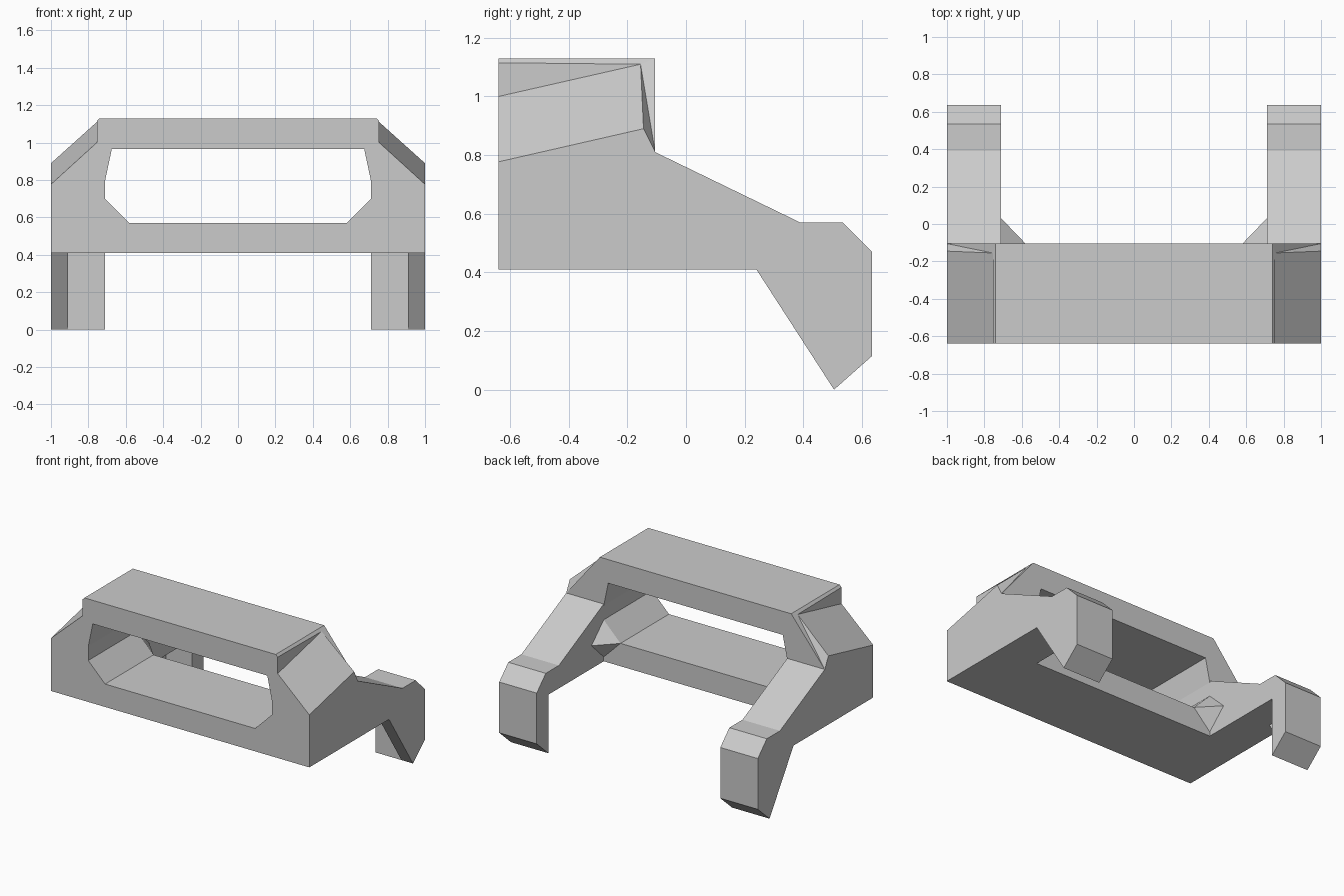
import bpy
import bmesh

cube = bpy.data.objects.get("Cube")
if cube:
    bpy.data.objects.remove(cube, do_unlink=True)

grey = bpy.data.materials.new("plain_grey")
grey.use_nodes = True
color = (0.6, 0.6, 0.6, 1)
grey.diffuse_color = color
grey.node_tree.nodes["Principled BSDF"].inputs["Base Color"].default_value = color

FRONT, BACK = -0.64, -0.105   # depth of the main frame
INNER, OUTER = 0.71, 1.0      # width range of each arm


def make_part(name, faces):
    """Build a +x half from faces given as point lists, then mirror it."""
    bm = bmesh.new()
    for points in faces:
        bm.faces.new([bm.verts.new(p) for p in points])
    bmesh.ops.remove_doubles(bm, verts=bm.verts, dist=0.001)
    bmesh.ops.recalc_face_normals(bm, faces=bm.faces)
    mesh = bpy.data.meshes.new(name)
    bm.to_mesh(mesh)
    bm.free()
    mesh.materials.append(grey)
    obj = bpy.data.objects.new(name, mesh)
    bpy.context.collection.objects.link(obj)
    mirror = obj.modifiers.new("Mirror", 'MIRROR')
    mirror.use_clip = True
    return obj


def prism(profile, x0, x1):
    """Faces of a (y, z) profile extruded along x."""
    a = [(x0, y, z) for y, z in profile]
    b = [(x1, y, z) for y, z in profile]
    n = len(a)
    sides = [[a[i], a[(i + 1) % n], b[(i + 1) % n], b[i]] for i in range(n)]
    return [a, b] + sides


# Main frame: rectangular band with an eight-sided opening and cut shoulders
def at(y, points):
    return [(x, y, z) for x, z in points]


opening = [(0, 0.57), (0.58, 0.57), (0.71, 0.7), (0.71, 0.8), (0.675, 0.965), (0, 0.965)]
hole_f, hole_b = at(FRONT, opening), at(BACK, opening)
rim_f = at(FRONT, [(0, 1.13), (0.74, 1.13), (0.755, 1.115), (0.755, 1.0),
                   (OUTER, 0.777), (OUTER, 0.41), (0, 0.41)])
rim_b = at(BACK, [(0, 1.13), (0.74, 1.13), (OUTER, 0.81), (OUTER, 0.41), (0, 0.41)])
top_f, edge_f, lip_f, notch_f, side_f, foot_f, base_f = rim_f
top_b, edge_b, side_b, foot_b, base_b = rim_b
notch_b = (0.755, -0.155, 1.11)
shoulder_b = (OUTER, -0.145, 0.89)

frame_faces = [
    rim_f + hole_f, rim_b + hole_b,
    [top_f, edge_f, edge_b, top_b],
    [edge_f, lip_f, notch_b, edge_b],
    [lip_f, notch_f, notch_b],
    [notch_f, side_f, shoulder_b, notch_b],
    [notch_b, shoulder_b, side_b],
    [notch_b, side_b, edge_b],
    [side_f, foot_f, foot_b, side_b, shoulder_b],
    [foot_f, base_f, base_b, foot_b],
]
for i in range(len(opening) - 1):
    frame_faces.append([hole_f[i], hole_f[i + 1], hole_b[i + 1], hole_b[i]])
make_part("main_frame", frame_faces)

# Rear arms ending in downward legs
arm = [(BACK, 0.41), (0.505, 0.41), (0.505, 0), (0.635, 0.115),
       (0.635, 0.47), (0.535, 0.57), (0.39, 0.57), (BACK, 0.81)]
make_part("rear_arms", prism(arm, INNER, OUTER))

# Thin triangular braces on the outer side of the legs
make_part("leg_braces", prism([(0.24, 0.41), (0.505, 0), (0.505, 0.41)], 0.91, OUTER))

# Pointed gussets in the corners between frame and arms
tip = (0.58, BACK, 0.57)
up, down = (INNER, BACK, 0.7), (INNER, BACK, 0.44)
rear = (INNER, 0.03, 0.57)
make_part("corner_gussets", [[tip, up, rear], [tip, rear, down],
                             [tip, down, up], [up, down, rear]])
